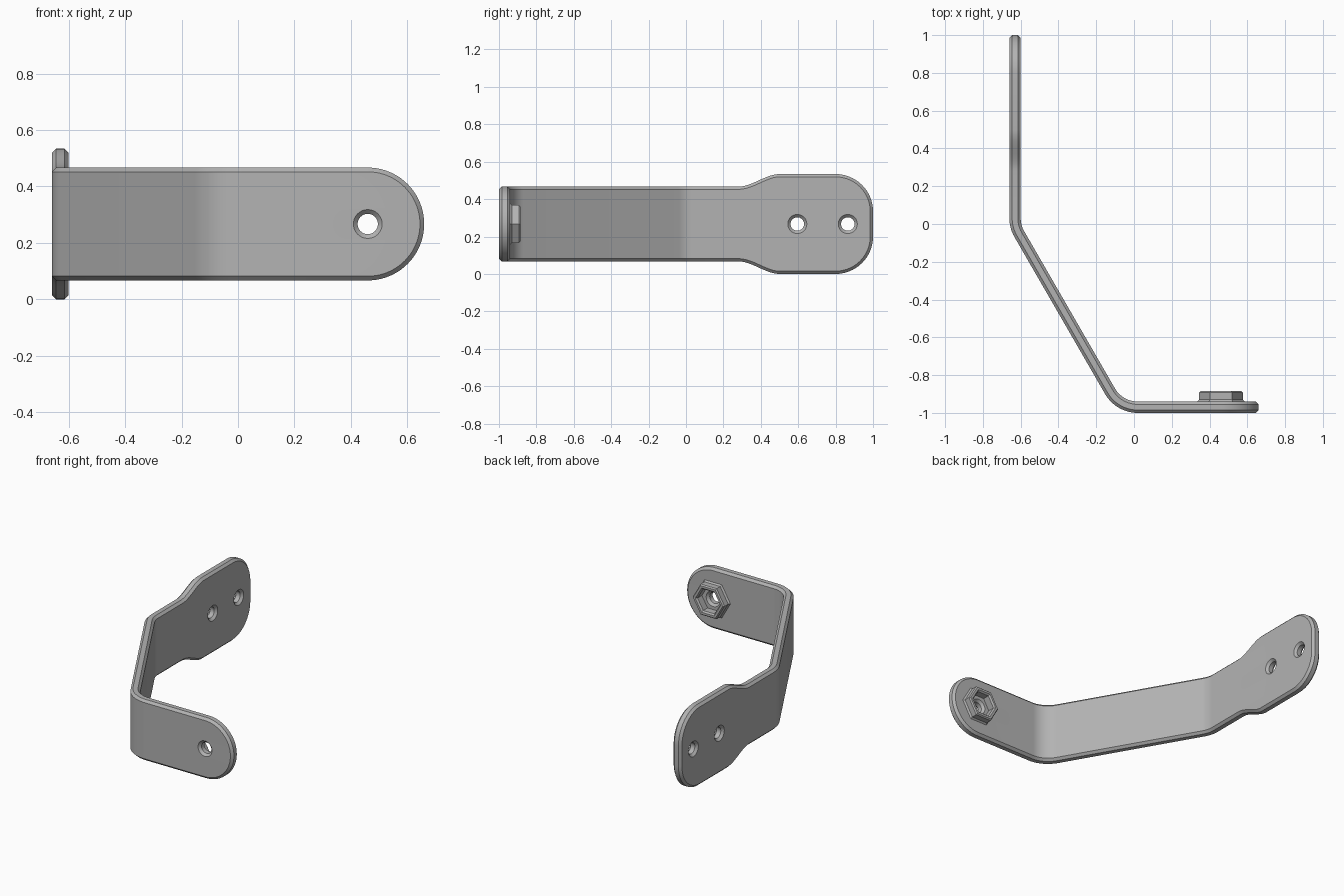
import bpy, bmesh
from math import sin, cos, tan, pi, radians
from mathutils import Vector

if "Cube" in bpy.data.objects:
    bpy.data.objects.remove(bpy.data.objects["Cube"])

# One grey finish for everything
grey = bpy.data.materials.new("grey metal")
grey.use_nodes = True
colour = (0.45, 0.45, 0.45, 1)
grey.diffuse_color = colour
grey.node_tree.nodes["Principled BSDF"].inputs["Base Color"].default_value = colour

MID = 0.267            # height of the centre line
HALF, WIDE = 0.2, 0.267
THICK, CHAMFER = 0.06, 0.015
BEND = 0.17            # bend radius on the centre line
START = Vector((-0.63, 1.0))
CORNER_A = Vector((-0.63, -0.014))
CORNER_B = Vector((-0.078, -0.97))
EYE_X, END_X = 0.46, 0.66

# Lengths along the strip: straight, arc, straight, arc, straight
trim_a, trim_b = BEND * tan(pi / 12), BEND * tan(pi / 6)
runs = [(START - CORNER_A).length - trim_a, BEND * pi / 6,
        (CORNER_A - CORNER_B).length - trim_a - trim_b, BEND * pi / 3]
marks = [sum(runs[:i + 1]) for i in range(4)]
total = marks[3] + END_X - (CORNER_B.x + trim_b)
eye = total - (END_X - EYE_X)


def bend_point(s, w):
    """Place a point of the flat strip on the bent path."""
    pos, angle, begin = START.copy(), -pi / 2, 0.0
    for mark, turn in zip(marks + [total], (0, pi / 6, 0, pi / 3, 0)):
        step = min(s, mark) - begin
        if turn:
            centre = pos + BEND * Vector((-sin(angle), cos(angle)))
            angle += step / BEND
            pos = centre + BEND * Vector((sin(angle), -cos(angle)))
        else:
            pos = pos + step * Vector((cos(angle), sin(angle)))
        if s <= mark:
            break
        begin = mark
    return pos + w * Vector((sin(angle), -cos(angle)))


def arc(cx, cy, r, a0, a1, steps):
    return [(cx + r * cos(radians(a0 + (a1 - a0) * i / steps)),
             cy + r * sin(radians(a0 + (a1 - a0) * i / steps))) for i in range(steps + 1)]


def add_spline(curve, points):
    spline = curve.splines.new("POLY")
    spline.points.add(len(points) - 1)
    for p, (x, y) in zip(spline.points, points):
        p.co = (x, y, 0, 1)
    spline.use_cyclic_u = True


def finish(name, bm):
    mesh = bpy.data.meshes.new(name)
    bmesh.ops.recalc_face_normals(bm, faces=bm.faces)
    bm.to_mesh(mesh)
    bm.free()
    mesh.materials.clear()
    mesh.materials.append(grey)
    ob = bpy.data.objects.new(name, mesh)
    bpy.context.collection.objects.link(ob)
    bpy.ops.object.select_all(action="DESELECT")
    ob.select_set(True)
    bpy.context.view_layer.objects.active = ob
    bpy.ops.object.shade_smooth_by_angle(angle=radians(30))


# Flat outline: wide rounded pad, soft shoulders, strip, round end
lower = arc(0.2, MID - WIDE + 0.2, 0.2, 180, 270, 16)
for i in range(13):
    t = i / 12
    lower.append((0.5 + 0.22 * t, MID - WIDE + (WIDE - HALF) * t * t * (3 - 2 * t)))
upper = [(x, 2 * MID - y) for x, y in reversed(lower)]
outline = lower + arc(eye, MID, HALF, -90, 90, 40) + upper

flat = bpy.data.curves.new("flat strip", "CURVE")
flat.dimensions = "2D"
flat.fill_mode = "BOTH"
flat.extrude = THICK / 2 - CHAMFER
flat.bevel_depth = CHAMFER
flat.bevel_resolution = 0
flat.offset = -CHAMFER
add_spline(flat, outline)
for s in (0.135, 0.405, eye):
    add_spline(flat, arc(s, MID, 0.036, 360, 0, 32)[:-1])
helper = bpy.data.objects.new("flat strip", flat)
bpy.context.collection.objects.link(helper)
graph = bpy.context.evaluated_depsgraph_get()
flat_mesh = bpy.data.meshes.new_from_object(helper.evaluated_get(graph))
bpy.data.objects.remove(helper)

# Cut the strip across both bends, then fold it
bm = bmesh.new()
bm.from_mesh(flat_mesh)
bmesh.ops.remove_doubles(bm, verts=bm.verts, dist=0.0001)
for a, b, steps in ((0, 1, 8), (2, 3, 14)):
    for i in range(steps + 1):
        s = marks[a] + (marks[b] - marks[a]) * i / steps
        bmesh.ops.bisect_plane(bm, geom=bm.verts[:] + bm.edges[:] + bm.faces[:],
                               plane_co=(s, 0, 0), plane_no=(1, 0, 0))
for v in bm.verts:
    p = bend_point(v.co.x, v.co.z)
    v.co = (p.x, p.y, v.co.y)
finish("bent_bracket", bm)

# Hexagonal nut socket behind the round end: (corner radius, y)
bm = bmesh.new()
rings = []
for r, y in ((0.128, -0.942), (0.116, -0.93), (0.116, -0.893), (0.108, -0.885),
             (0.092, -0.885), (0.082, -0.895), (0.082, -0.942)):
    rings.append([bm.verts.new((EYE_X + r * cos(k * pi / 3), y, MID + r * sin(k * pi / 3)))
                  for k in range(6)])
for a, b in zip(rings, rings[1:]):
    for k in range(6):
        bm.faces.new((a[k], a[(k + 1) % 6], b[(k + 1) % 6], b[k]))
finish("hex_nut_socket", bm)
